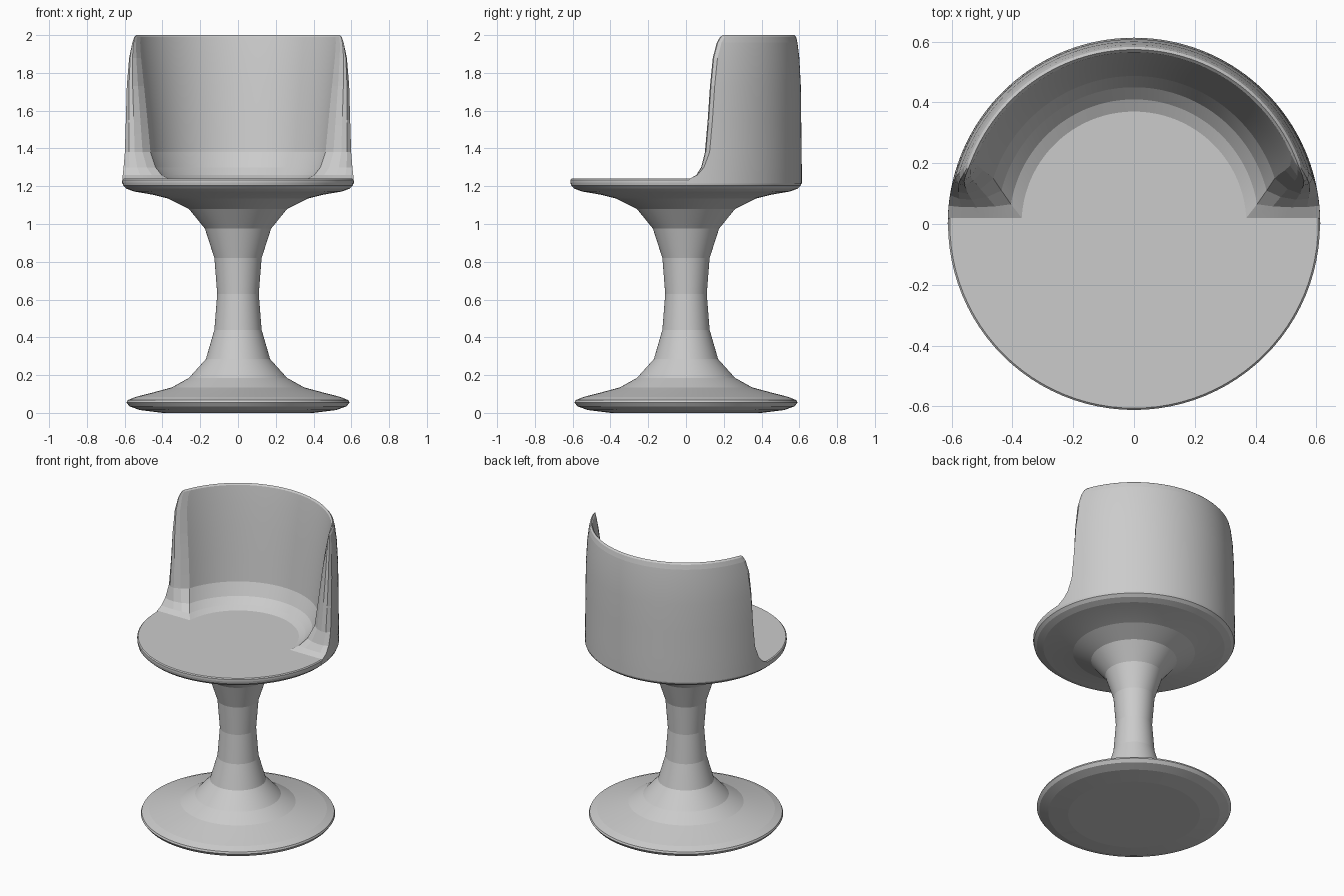
import bpy, bmesh
from math import sin, cos, asin, pi, radians

if "Cube" in bpy.data.objects:
    bpy.data.objects.remove(bpy.data.objects["Cube"], do_unlink=True)

grey = bpy.data.materials.new("plain grey")
grey.use_nodes = True
grey.diffuse_color = (0.6, 0.6, 0.6, 1)
grey.node_tree.nodes["Principled BSDF"].inputs["Base Color"].default_value = grey.diffuse_color


def finish(name, bm):
    """Turn a bmesh into an object, smooth around but crisp between bands."""
    bmesh.ops.remove_doubles(bm, verts=bm.verts, dist=1e-5)
    bmesh.ops.recalc_face_normals(bm, faces=bm.faces)
    mesh = bpy.data.meshes.new(name)
    bm.to_mesh(mesh)
    bm.free()
    mesh.materials.append(grey)
    obj = bpy.data.objects.new(name, mesh)
    bpy.context.collection.objects.link(obj)
    bpy.ops.object.select_all(action='DESELECT')
    obj.select_set(True)
    bpy.context.view_layer.objects.active = obj
    bpy.ops.object.shade_smooth_by_angle(angle=radians(5))
    return obj


def skin(bm, rows, closed=False):
    """Join successive rows of points with quads."""
    rows = [[bm.verts.new(p) for p in row] for row in rows]
    for a, b in zip(rows, rows[1:]):
        n = len(a)
        for i in range(n if closed else n - 1):
            j = (i + 1) % n
            bm.faces.new((a[i], a[j], b[j], b[i]))
    return rows


def lathe(name, profile, steps=96):
    bm = bmesh.new()
    turn = [2 * pi * i / steps for i in range(steps)]
    rows = skin(bm, [[(r * cos(t), r * sin(t), z) for t in turn] for r, z in profile], True)
    bm.faces.new(rows[0])
    bm.faces.new(rows[-1])
    return finish(name, bm)


# Trumpet pedestal with its round foot
lathe("pedestal", [
    (0.40, 0), (0.52, 0.015), (0.575, 0.035), (0.59, 0.055), (0.585, 0.067),
    (0.54, 0.085), (0.45, 0.108), (0.35, 0.135), (0.26, 0.185), (0.17, 0.285),
    (0.125, 0.44), (0.11, 0.63), (0.125, 0.82), (0.175, 0.975), (0.26, 1.08),
    (0.37, 1.135), (0.45, 1.158)])

# Round seat disc
lathe("seat", [
    (0.37, 1.135), (0.45, 1.155), (0.55, 1.172), (0.59, 1.187), (0.608, 1.203),
    (0.612, 1.22), (0.612, 1.234), (0.606, 1.24)])

# Curved backrest: height, outer radius, inner radius, front edge y
levels = [
    (1.215, 0.613, 0.36, 0.0), (1.24, 0.613, 0.37, 0.02), (1.26, 0.613, 0.41, 0.055),
    (1.30, 0.613, 0.45, 0.08), (1.38, 0.612, 0.487, 0.10), (1.55, 0.61, 0.507, 0.115),
    (1.73, 0.608, 0.528, 0.127), (1.88, 0.60, 0.548, 0.142), (1.96, 0.59, 0.56, 0.163),
    (1.99, 0.583, 0.565, 0.18), (2.0, 0.574, 0.574, 0.195)]


def backrest_row(z, outer, inner, front, steps=64):
    """One closed loop: outer arc, rounded left tip, inner arc, rounded right tip."""
    soft = min(1, max(0, (z - 1.24) / 0.1))
    tip = []
    for share, back in ((0, 0.025), (0.2, 0.005), (0.45, 0), (0.75, 0.015), (1, 0.05)):
        r = outer + (inner - outer) * share
        tip.append((r, asin((front + back * soft) / r)))

    def arc(r, a):
        return [(r, a + (pi - 2 * a) * i / steps) for i in range(steps + 1)]

    loop = arc(*tip[0])
    loop += [(r, pi - a) for r, a in tip[1:-1]]
    loop += arc(*tip[-1])[::-1]
    loop += tip[1:-1][::-1]
    return [(r * cos(a), r * sin(a), z) for r, a in loop]


bm = bmesh.new()
skin(bm, [backrest_row(*level) for level in levels], True)
finish("backrest", bm)
